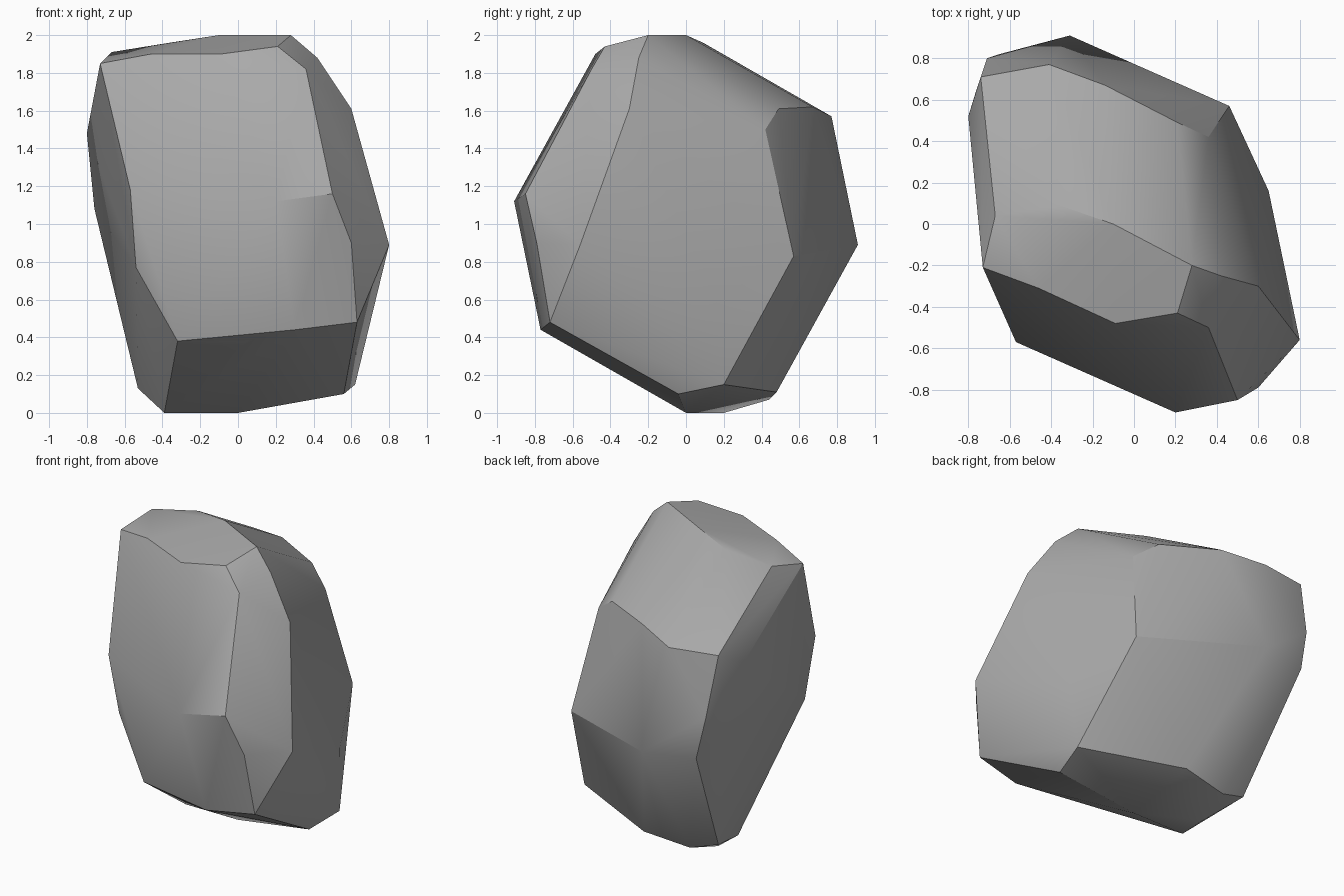
import bpy
import bmesh
import math
from mathutils import Vector

# Remove the default object
default_object = bpy.data.objects.get("Cube")
if default_object is not None:
    bpy.data.objects.remove(default_object, do_unlink=True)


def make_material(name, colour):
    material = bpy.data.materials.new(name)
    material.use_nodes = True
    material.diffuse_color = colour
    material.node_tree.nodes["Principled BSDF"].inputs["Base Color"].default_value = colour
    return material


def build_boulder(name, corner_groups, material):
    """Wrap the corner groups in a chipped, faceted shell."""
    shell = bmesh.new()
    for group in corner_groups:
        for corner in group:
            shell.verts.new(Vector(corner))
    wrapped = bmesh.ops.convex_hull(shell, input=shell.verts[:])
    leftovers = {item for key in ("geom_interior", "geom_unused")
                 for item in wrapped[key] if isinstance(item, bmesh.types.BMVert)}
    bmesh.ops.delete(shell, geom=list(leftovers), context="VERTS")

    # Merge nearly flat triangles into broad facets
    bmesh.ops.dissolve_limit(shell, angle_limit=math.radians(3),
                             verts=shell.verts[:], edges=shell.edges[:])
    bmesh.ops.recalc_face_normals(shell, faces=shell.faces[:])
    mesh = bpy.data.meshes.new(name)
    shell.to_mesh(mesh)
    shell.free()
    mesh.materials.append(material)
    boulder = bpy.data.objects.new(name, mesh)
    bpy.context.collection.objects.link(boulder)

    # Soft shading over shallow facets, crisp chipped edges
    bpy.ops.object.select_all(action="DESELECT")
    boulder.select_set(True)
    bpy.context.view_layer.objects.active = boulder
    bpy.ops.object.shade_smooth_by_angle(angle=math.radians(30))
    return boulder


# Crest and the front rim of the crown
crest = [(-.67, .04, 1.91), (-.36, .09, 1.96), (-.1, 0, 2), (.28, -.2, 2), (.42, -.25, 1.88)]
front_rim = [(-.73, -.21, 1.85), (-.46, -.31, 1.9), (-.09, -.48, 1.9), (.21, -.43, 1.94),
             (.36, -.5, 1.82)]

# Shoulders around the back and both sides
back_shoulder = [(-.74, .71, 1.58), (-.41, .77, 1.57), (-.14, .67, 1.62), (.21, .49, 1.61),
                 (.36, .42, 1.5)]
side_shoulder = [(-.8, .52, 1.48), (.6, -.3, 1.61), (-.76, .65, 1.08), (-.71, .8, 1.19)]

# Waist, where the stone is widest
front_waist = [(-.57, -.57, 1.18), (.2, -.91, 1.12), (.5, -.85, 1.16), (.6, -.79, .9),
               (.8, -.56, .89), (-.54, -.5, .77)]
back_waist = [(-.65, .82, .9), (-.31, .91, .89), (-.16, .82, .83), (.46, .57, .83),
              (.65, .16, .6)]

# Lower front edge and the underside
front_foot = [(.63, -.72, .48), (.3, -.77, .44), (.05, -.64, .38), (-.32, -.55, .38)]
underside = [(.56, -.04, .1), (.62, .2, .15), (-.02, .48, .11), (-.34, .44, .07),
             (-.53, .41, .13), (-.38, .2, 0), (-.39, 0, 0), (0, 0, 0)]

stone_grey = make_material("stone grey", (.4, .4, .4, 1))
build_boulder("boulder", [crest, front_rim, back_shoulder, side_shoulder,
                          front_waist, back_waist, front_foot, underside], stone_grey)
